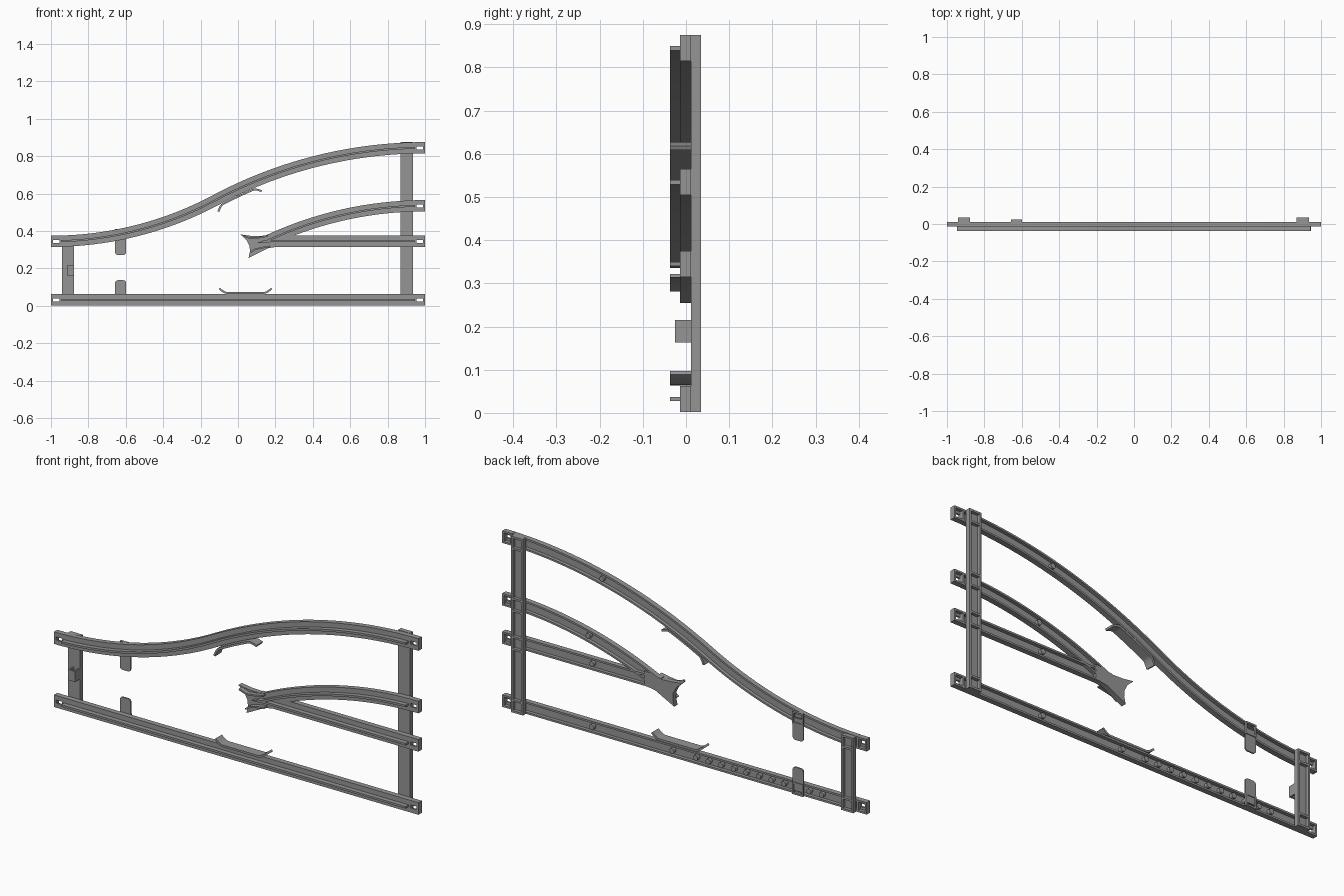
import bpy, bmesh, math
from mathutils import Vector

if "Cube" in bpy.data.objects:
    bpy.data.objects.remove(bpy.data.objects["Cube"])

grey = bpy.data.materials.new("plain_grey")
grey.use_nodes = True
COLOR = (0.3, 0.3, 0.3, 1)
grey.diffuse_color = COLOR
grey.node_tree.nodes["Principled BSDF"].inputs["Base Color"].default_value = COLOR

# Shared depths (y) and rail sizes
RIDGE, FRONT, BACK, TIE_BACK = -0.037, -0.014, 0.012, 0.035
HALF, WALL, PLATE = 0.03, 0.009, 0.009
END = 0.945


def finish(name, bm):
    bmesh.ops.recalc_face_normals(bm, faces=bm.faces)
    mesh = bpy.data.meshes.new(name)
    bm.to_mesh(mesh)
    bm.free()
    mesh.materials.append(grey)
    mesh.shade_smooth()
    mesh.set_sharp_from_angle(angle=math.radians(30))
    obj = bpy.data.objects.new(name, mesh)
    bpy.context.collection.objects.link(obj)
    return obj


def add_box(bm, x0, x1, y0, y1, z0, z1):
    verts = bmesh.ops.create_cube(bm, size=1)["verts"]
    for v in verts:
        v.co = Vector((x0 + (v.co.x + .5) * (x1 - x0),
                       y0 + (v.co.y + .5) * (y1 - y0),
                       z0 + (v.co.z + .5) * (z1 - z0)))


def add_frame(bm, x0, x1, z0, z1, bx, bz, y0, y1):
    """Rectangular ring with side borders bx and upper and lower borders bz."""
    add_box(bm, x0, x1, y0, y1, z0, z0 + bz)
    add_box(bm, x0, x1, y0, y1, z1 - bz, z1)
    add_box(bm, x0, x0 + bx, y0, y1, z0 + bz, z1 - bz)
    add_box(bm, x1 - bx, x1, y0, y1, z0 + bz, z1 - bz)


def sweep(name, path, profile):
    """Sweep a closed (offset, y) profile along an (x, z) path."""
    bm = bmesh.new()
    pts = [Vector(p) for p in path]
    rings = []
    for i, p in enumerate(pts):
        d = (pts[min(i + 1, len(pts) - 1)] - pts[max(i - 1, 0)]).normalized()
        n = Vector((-d.y, d.x))
        rings.append([bm.verts.new((p.x + n.x * o, y, p.y + n.y * o)) for o, y in profile])
    for a, b in zip(rings, rings[1:]):
        for k in range(len(profile)):
            j = (k + 1) % len(profile)
            bm.faces.new((a[k], a[j], b[j], b[k]))
    bm.faces.new(rings[0])
    bm.faces.new(rings[-1])
    return finish(name, bm)


def prism(name, outline, y0, y1):
    bm = bmesh.new()
    face = bm.faces.new([bm.verts.new((x, y0, z)) for x, z in outline])
    ext = bmesh.ops.extrude_face_region(bm, geom=[face])["geom"]
    for v in ext:
        if isinstance(v, bmesh.types.BMVert):
            v.co.y = y1
    return finish(name, bm)


def strip(half, y0, y1):
    return [(-half, y0), (half, y0), (half, y1), (-half, y1)]


inner = HALF - WALL
CHANNEL = [(-HALF, FRONT), (HALF, FRONT), (HALF, BACK), (inner, BACK),
           (inner, FRONT + PLATE), (-inner, FRONT + PLATE), (-inner, BACK), (-HALF, BACK)]


# Centre lines of the rails
def main_curve(x):
    if x < -0.12:
        return 0.345 + 1.87 - math.sqrt(1.87 ** 2 - (x + 1) ** 2)
    return 0.845 - 2.38 + math.sqrt(2.38 ** 2 - (1 - x) ** 2)


def branch_curve(x):
    return 0.535 - 1.99 + math.sqrt(1.99 ** 2 - (1 - x) ** 2)


def level(z):
    return lambda x: z


def trace(fn, x0, x1, n=40):
    return [(x0 + (x1 - x0) * i / n, fn(x0 + (x1 - x0) * i / n)) for i in range(n + 1)]


def rail(name, fn, x0, x1, segs, pegs, sides):
    sweep(name, trace(fn, x0, x1, segs), CHANNEL)
    sweep(name + "_ridge", trace(fn, x0, x1, segs), strip(0.005, RIDGE, FRONT))
    # Hollow end sockets with a slot in the front plate
    for s in sides:
        z = fn(s)
        a, b = sorted((s * END, s))
        bm = bmesh.new()
        add_frame(bm, a, b, z - HALF, z + HALF, 0.01, 0.022, FRONT, FRONT + PLATE)
        add_frame(bm, a, b, z - HALF, z + HALF, 0.009, WALL, FRONT + PLATE, BACK)
        finish(name + "_end_socket", bm)
    # Round pegs inside the channel
    bm = bmesh.new()
    for x in pegs:
        new = bmesh.ops.create_cone(bm, cap_ends=True, segments=16, radius1=0.013,
                                    radius2=0.013, depth=BACK - FRONT - PLATE)["verts"]
        for v in new:
            v.co = Vector((x + v.co.x, (FRONT + PLATE + BACK) / 2 + v.co.z, fn(x) + v.co.y))
    finish(name + "_pegs", bm)


rail("lower_rail", level(0.032), -END, END, 1,
     [-0.75 + 0.069 * i for i in range(11)] + [0.07, 0.51], (-1, 1))
rail("upper_curved_rail", main_curve, -END, END, 64, [0.455], (-1, 1))
rail("middle_rail", level(0.345), 0.13, END, 1, [0.51], (1,))
rail("branch_curved_rail", branch_curve, 0.15, END, 36, [0.53], (1,))


# Cross ties, open at the back with dividers beside each rail
def tie(name, x0, x1, z0, z1, rails):
    bm = bmesh.new()
    add_box(bm, x0, x1, BACK, BACK + 0.007, z0, z1)
    add_frame(bm, x0, x1, z0, z1, 0.01, 0.01, BACK + 0.007, TIE_BACK)
    for zc in rails:
        for z in (zc - HALF, zc + HALF):
            if z0 + 0.02 < z < z1 - 0.02:
                add_box(bm, x0 + 0.01, x1 - 0.01, BACK + 0.007, TIE_BACK, z - 0.005, z + 0.005)
    finish(name, bm)


tie("left_tie", -0.942, -0.876, 0.002, 0.375, (0.032, 0.345))
tie("right_tie", 0.87, 0.936, 0.002, 0.875, (0.032, 0.345, 0.535, 0.845))

# Small clip on the left tie
bm = bmesh.new()
add_box(bm, -0.915, -0.876, -0.025, -0.017, 0.163, 0.215)
add_box(bm, -0.915, -0.907, -0.017, BACK, 0.163, 0.215)
add_box(bm, -0.884, -0.876, -0.017, BACK, 0.163, 0.215)
finish("tie_clip", bm)


# Rounded tabs behind the rails, each with a raised bracket
def tab(name, rail_z, root, tip):
    s = 1 if tip > root else -1
    r, x0, x1 = 0.015, -0.657, -0.598
    outline = [(x0, root)]
    for cx, start in ((x0 + r, 180), (x1 - r, 90)):
        for i in range(6):
            a = math.radians(start - 18 * i)
            outline.append((cx + r * math.cos(a), tip - s * r + s * r * math.sin(a)))
    outline.append((x1, root))
    prism(name, outline, BACK, BACK + 0.007)
    bm = bmesh.new()
    add_frame(bm, x0, x1, rail_z - HALF, rail_z + HALF, 0.008, 0.008, BACK, BACK + 0.011)
    finish(name + "_bracket", bm)


tab("lower_tab", 0.032, 0.02, 0.137)
tab("upper_tab", main_curve(-0.63), main_curve(-0.63), 0.272)


# Check rails: thin strips with ends bent away from the rail
def flare(t):
    return 0.024 * max(0, abs(t) - 0.72) ** 1.5 / 0.28 ** 1.5


lower_path = [(0.04 + 0.14 * t, 0.069 + flare(t)) for t in [i / 16 - 1 for i in range(33)]]
sweep("lower_check_rail", lower_path, strip(0.005, RIDGE, BACK))
upper_path = []
for i in range(33):
    t = i / 16 - 1
    x = -0.015 + 0.118 * t
    slope = (main_curve(x + 0.01) - main_curve(x - 0.01)) / 0.02
    n = Vector((slope, -1)).normalized() * (0.037 + flare(t))
    upper_path.append((x + n.x, main_curve(x) + n.y))
sweep("upper_check_rail", upper_path, strip(0.005, RIDGE, BACK))

# Flared crossing plate where the two inner rails meet
prism("crossing_plate",
      [(0.012, 0.382), (0.045, 0.352), (0.062, 0.32), (0.064, 0.29), (0.056, 0.255),
       (0.09, 0.272), (0.16, 0.308), (0.22, 0.318), (0.22, 0.39), (0.17, 0.382),
       (0.13, 0.372), (0.07, 0.374)], FRONT, BACK)

# Wing ridges and nose on the crossing
sweep("upper_wing", [(0.03, 0.374), (0.07, 0.36), (0.12, 0.366), (0.16, 0.374)],
      strip(0.004, RIDGE, FRONT))
sweep("lower_wing", [(0.066, 0.285), (0.09, 0.302), (0.13, 0.311), (0.17, 0.318)],
      strip(0.004, RIDGE, FRONT))
prism("crossing_nose", [(0.1, 0.336), (0.17, 0.34), (0.17, 0.357)], RIDGE, FRONT)
